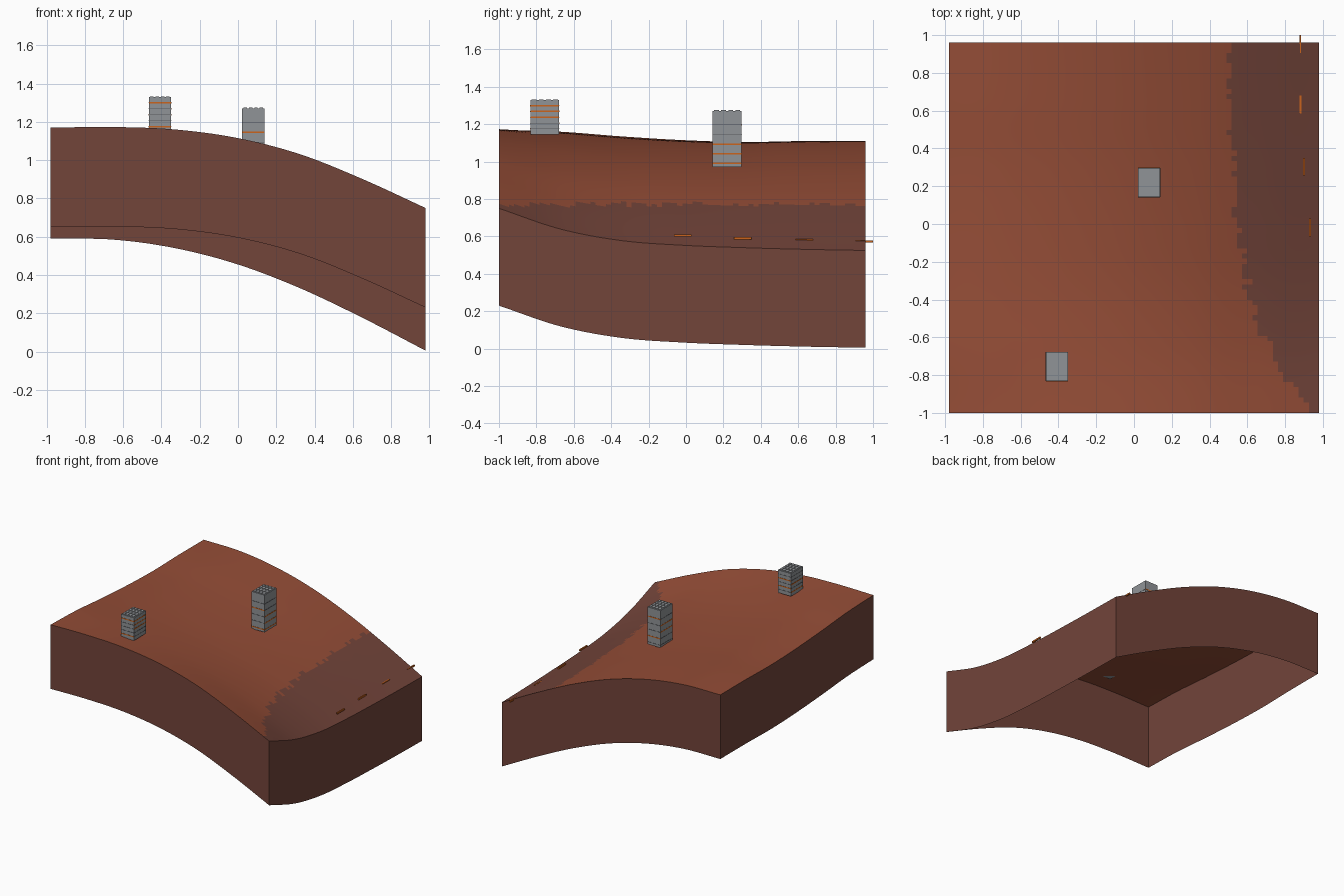
import bpy, bmesh, random
from mathutils import Vector

random.seed(4)
cube = bpy.data.objects.get("Cube")
if cube:
    bpy.data.objects.remove(cube)


def material(name, rgb):
    m = bpy.data.materials.new(name)
    m.use_nodes = True
    m.diffuse_color = (*rgb, 1)
    m.node_tree.nodes["Principled BSDF"].inputs["Base Color"].default_value = (*rgb, 1)
    return m


RUST = material("rust_ground", (0.30, 0.075, 0.038))
BROWN = material("brown_rock", (0.17, 0.058, 0.042))
GREY = material("concrete_grey", (0.28, 0.295, 0.31))
DARK = material("dark_grey", (0.10, 0.105, 0.115))
ORANGE = material("orange_light", (0.60, 0.125, 0.012))

# Edge heights of the ground, evenly spaced along each side
X0, X1, Y0, Y1 = -0.98, 0.98, -1.0, 0.96
FRONT = [1.17, 1.173, 1.16, 1.115, 1.03, 0.90, 0.75]
BACK = [1.11, 1.105, 1.06, 0.975, 0.85, 0.695, 0.525]
LEFT = [1.17, 1.16, 1.135, 1.115, 1.105, 1.11, 1.11]
RIGHT = [0.75, 0.64, 0.578, 0.553, 0.54, 0.531, 0.525]
DEPTH = 0.52
STAIN_HEIGHT = 0.772
GRID = 72


def curve(points, t):
    """Smooth interpolation through evenly spaced heights."""
    p = [2 * points[0] - points[1]] + points + [2 * points[-1] - points[-2]]
    s = t * (len(points) - 1)
    i = min(int(s), len(points) - 2)
    f = s - i
    a, b, c, d = p[i:i + 4]
    return b + 0.5 * f * (c - a + f * (2*a - 5*b + 4*c - d + f * (3*(b - c) + d - a)))


def height(u, v):
    """Blend the four edge curves into one surface."""
    across = (1 - v) * curve(FRONT, u) + v * curve(BACK, u)
    along = (1 - u) * curve(LEFT, v) + u * curve(RIGHT, v)
    corners = ((1 - u) * ((1 - v) * FRONT[0] + v * BACK[0])
               + u * ((1 - v) * FRONT[-1] + v * BACK[-1]))
    return across + along - corners


def finish(bm, name, mats):
    mesh = bpy.data.meshes.new(name)
    bm.to_mesh(mesh)
    bm.free()
    for m in mats:
        mesh.materials.append(m)
    ob = bpy.data.objects.new(name, mesh)
    bpy.context.collection.objects.link(ob)
    return ob


def add_box(bm, lo, hi, mat=0):
    lo, hi = Vector(lo), Vector(hi)
    verts = bmesh.ops.create_cube(bm, size=1)["verts"]
    for v in verts:
        v.co = (lo + hi) / 2 + v.co * (hi - lo)
    for f in {f for v in verts for f in v.link_faces}:
        f.material_index = mat


# Curved ground with a dark low area and an open-bottomed skirt
bm = bmesh.new()
rows = []
for j in range(GRID + 1):
    v = j / GRID
    rows.append([bm.verts.new((X0 + (X1 - X0) * i / GRID, Y0 + (Y1 - Y0) * v,
                               height(i / GRID, v))) for i in range(GRID + 1)])
for j in range(GRID):
    wobble = random.uniform(-0.012, 0.012)
    for i in range(GRID):
        f = bm.faces.new((rows[j][i], rows[j][i + 1], rows[j + 1][i + 1], rows[j + 1][i]))
        f.smooth = True
        f.material_index = int(f.calc_center_median().z < STAIN_HEIGHT + wobble)
rim = [e for e in bm.edges if e.is_boundary]
skirt = bmesh.ops.extrude_edge_only(bm, edges=rim)["geom"]
bmesh.ops.translate(bm, vec=(0, 0, -DEPTH),
                    verts=[g for g in skirt if isinstance(g, bmesh.types.BMVert)])
centre = Vector(((X0 + X1) / 2, (Y0 + Y1) / 2, 0))
for f in skirt:
    if isinstance(f, bmesh.types.BMFace):
        f.material_index = 1
        f.normal_update()
        away = f.calc_center_median() - centre
        if f.normal.x * away.x + f.normal.y * away.y < 0:
            f.normal_flip()
ground = finish(bm, "ground", [RUST, BROWN])
bpy.context.view_layer.objects.active = ground
ground.select_set(True)
bpy.ops.object.shade_smooth_by_angle(angle=0.6)


def tower(name, x, y, z0, z1, floors, lit):
    """Block tower with a thin band on each wall of each floor."""
    w, d, t = 0.058, 0.077, 0.0015
    bm = bmesh.new()
    add_box(bm, (x - w, y - d, z0), (x + w, y + d, z1 - 0.004))
    for k, z in enumerate(floors):
        for side in range(4):
            sign = -1 if side % 2 == 0 else 1
            glow = k in lit[side]
            h = 0.004 if glow else 0.0015
            if side < 2:    # front and back
                lo, hi = (x - w, y + sign * d - t, z - h), (x + w, y + sign * d + t, z + h)
            else:           # right and left
                lo, hi = (x + sign * w - t, y - d, z - h), (x + sign * w + t, y + d, z + h)
            add_box(bm, lo, hi, 2 if glow else 1)
    # Low roof blocks
    for i in range(4):
        for j in range(4):
            cx, cy = x + (i - 1.5) * 0.028, y + (j - 1.5) * 0.038
            add_box(bm, (cx - 0.009, cy - 0.013, z1 - 0.005), (cx + 0.009, cy + 0.013, z1))
    finish(bm, name, [GREY, DARK, ORANGE])


# Lit floors are listed for front, back, right and left walls
tower("tall_tower", 0.08, 0.22, 0.97, 1.275, [0.99 + 0.052 * k for k in range(5)],
      [(0, 3), (1, 4), (2, 3), (0, 1, 2)])
tower("short_tower", -0.408, -0.755, 1.145, 1.333, [1.175 + 0.031 * k for k in range(5)],
      [(0, 4), (1, 3), (0, 2), (2, 3, 4)])

# Row of marker lights along the low edge
for n, (x, y, z) in enumerate([(0.88, 0.953, 0.573), (0.882, 0.633, 0.58),
                               (0.90, 0.303, 0.59), (0.932, -0.018, 0.605)]):
    bm = bmesh.new()
    add_box(bm, (x - 0.005, y - 0.047, z - 0.006), (x + 0.005, y + 0.047, z + 0.006))
    finish(bm, f"marker_light_{n + 1}", [ORANGE])
